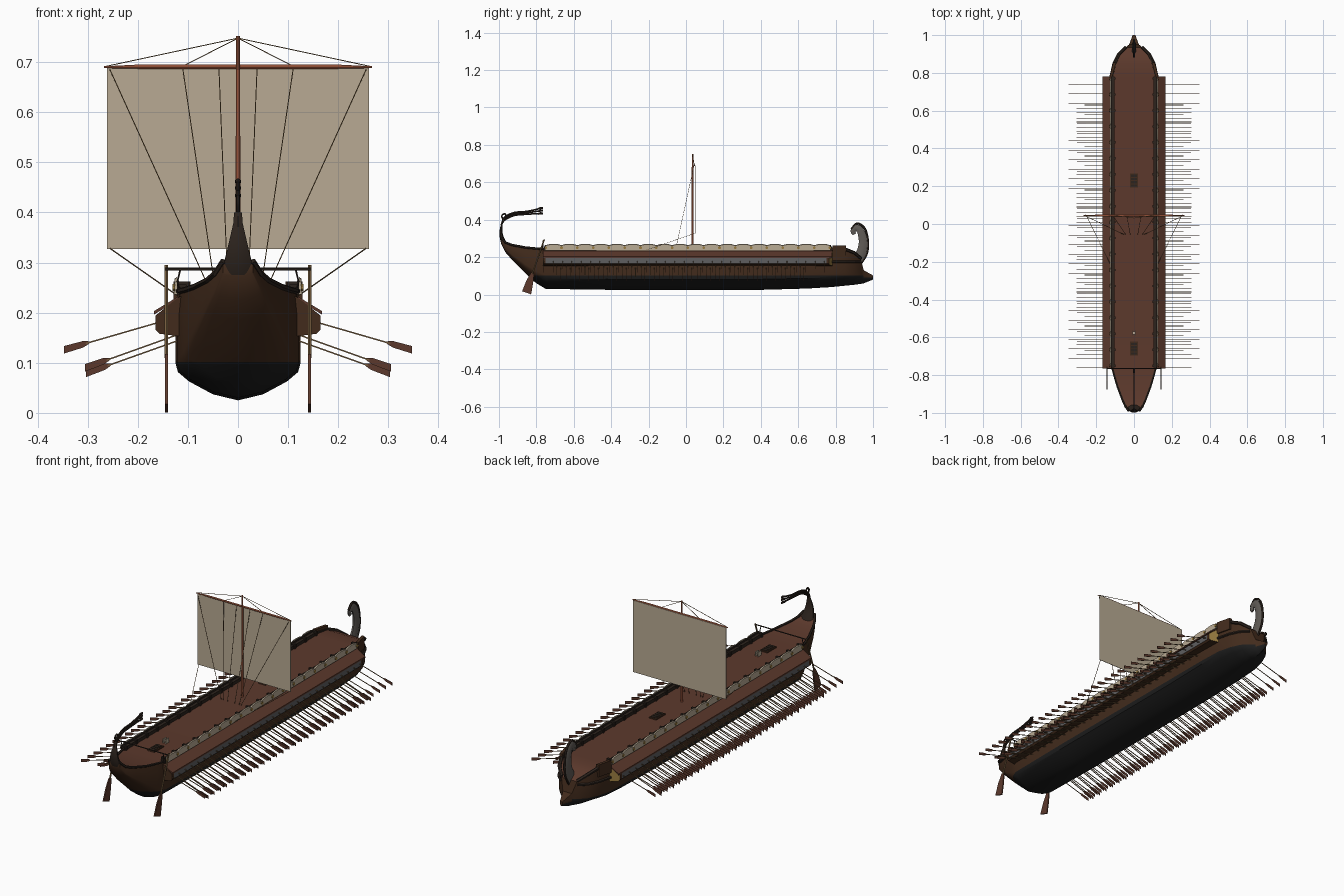
import bpy, bmesh, math
from mathutils import Vector

cube = bpy.data.objects.get("Cube")
if cube:
    bpy.data.objects.remove(cube, do_unlink=True)


def material(name, r, g, b):
    lin = [((c / 255 + 0.055) / 1.055) ** 2.4 for c in (r, g, b)] + [1]
    m = bpy.data.materials.new(name)
    m.use_nodes = True
    m.diffuse_color = lin
    shader = m.node_tree.nodes["Principled BSDF"]
    shader.inputs["Base Color"].default_value = lin
    shader.inputs["Roughness"].default_value = 0.8
    return m


PITCH = material("black pitch", 29, 29, 29)
HULL = material("dark hull wood", 66, 43, 28)
DECK = material("deck wood", 92, 57, 44)
SPAR = material("red spar wood", 188, 105, 74)
SCREEN = material("grey screen", 94, 94, 96)
CANVAS = material("sail canvas", 184, 170, 147)
TRIM = material("charcoal trim", 44, 35, 29)
HORN = material("grey stem horn", 96, 91, 86)
OCHRE = material("ochre panel", 152, 123, 64)
ROPE = material("tan rope and pole", 120, 95, 64)


def finish(name, bm, *mats, smooth=False):
    bmesh.ops.recalc_face_normals(bm, faces=bm.faces)
    me = bpy.data.meshes.new(name)
    bm.to_mesh(me)
    bm.free()
    for m in mats:
        me.materials.append(m)
    ob = bpy.data.objects.new(name, me)
    bpy.context.collection.objects.link(ob)
    if smooth:
        bpy.ops.object.select_all(action='DESELECT')
        ob.select_set(True)
        bpy.context.view_layer.objects.active = ob
        bpy.ops.object.shade_smooth_by_angle(angle=math.radians(35))


def loft(bm, rings):
    """Skin closed rings of points, capped; returns the faces row by row."""
    vs = [[bm.verts.new(p) for p in ring] for ring in rings]
    n = len(vs[0])
    rows = [[bm.faces.new((a[i], a[(i + 1) % n], b[(i + 1) % n], b[i])) for i in range(n)]
            for a, b in zip(vs, vs[1:])]
    bm.faces.new(vs[0])
    bm.faces.new(vs[-1])
    return rows


def box(bm, x0, x1, y0, y1, z0, z1):
    loft(bm, [[(x0, y, z0), (x1, y, z0), (x1, y, z1), (x0, y, z1)] for y in (y0, y1)])


def rod(bm, pts, radii, sides=6, flat=1.0):
    """Round bar through points; flat scales it across the bend plane."""
    pts = [Vector(p) for p in pts]
    if not isinstance(radii, (list, tuple)):
        radii = [radii] * len(pts)
    rings = []
    for i, p in enumerate(pts):
        t = (pts[min(i + 1, len(pts) - 1)] - pts[max(i - 1, 0)]).normalized()
        ref = Vector((1, 0, 0)) if abs(t.x) < 0.8 else Vector((0, 1, 0))
        u = (ref - t * ref.dot(t)).normalized()
        v = t.cross(u)
        rings.append([p + radii[i] * (u * flat * math.cos(a) + v * math.sin(a))
                      for a in (math.tau * (k + 0.5) / sides for k in range(sides))])
    loft(bm, rings)


def smooth_path(pts, steps=5):
    """Catmull-Rom points through a few controls."""
    p = [Vector(q) for q in pts]
    p = [2 * p[0] - p[1]] + p + [2 * p[-1] - p[-2]]
    out = []
    for a, b, c, d in zip(p, p[1:], p[2:], p[3:]):
        for k in range(steps):
            t = k / steps
            out.append(0.5 * (2 * b + (c - a) * t + (2 * a - 5 * b + 4 * c - d) * t ** 2
                              + (3 * b - a - 3 * c + d) * t ** 3))
    return out + [p[-2]]


# Hull stations: y, half width, keel height, sheer height
STATIONS = [(-.988, .03, .27, .3), (-.965, .047, .225, .275), (-.93, .063, .185, .262),
            (-.86, .09, .115, .249), (-.8, .108, .06, .243), (-.75, .122, .03, .24),
            (-.4, .125, .025, .24), (.4, .125, .025, .24), (.65, .125, .032, .24),
            (.78, .122, .04, .24), (.85, .106, .047, .24), (.9, .082, .052, .22),
            (.935, .045, .057, .19), (.95, .026, .06, .13), (1, .007, .08, .102)]
bm = bmesh.new()
rings = []
for y, w, zb, zt in STATIONS:
    h = zt - zb
    bilge = max(min(.1, zb + .6 * h), zb + .35 * h)
    half = [(.4 * w, zb + .16 * (bilge - zb)), (.78 * w, zb + .5 * (bilge - zb)), (.96 * w, zb + .75 * (bilge - zb)),
            (w, bilge), (w, zt - .35 * (zt - bilge)), (w * .96, zt)]
    rings.append([(0, y, zb)] + [(x, y, z) for x, z in half] + [(-x, y, z) for x, z in reversed(half)])
for row in loft(bm, rings):
    row[6].material_index = 2 if row[6].calc_center_median().y < .92 else 1
bmesh.ops.bisect_plane(bm, geom=bm.verts[:] + bm.edges[:] + bm.faces[:], dist=1e-5,
                       plane_co=(0, 0, .102), plane_no=(0, 0, 1))
for f in bm.faces:
    c = f.calc_center_median()
    if f.material_index != 2:
        f.material_index = 0 if c.z < (.102 if c.y < .95 else .09) else 1
finish("hull", bm, PITCH, HULL, DECK, smooth=True)

# Sheer rails following the hull edge at both ends
bm = bmesh.new()
for s in (-1, 1):
    rod(bm, [(s * .97 * w, y, zt + .003) for y, w, zb, zt in STATIONS[:6]], .006)
    rod(bm, [(s * .97 * w, y, zt + .003) for y, w, zb, zt in STATIONS[9:13]], .009)
    rod(bm, [(s * (w + .002), y, .175) for y, w, zb, zt in STATIONS[9:13]], .007)
finish("sheer_rails", bm, TRIM)

# Outriggers with grey screens and ochre forward cheeks, slightly angled
bm = bmesh.new()
for s in (-1, 1):
    sect = [(.11, .152), (.157, .158), (.165, .166), (.165, .194), (.13, .222), (.108, .238)]
    rows = loft(bm, [[(s * x, y + skew * (.165 - x), z) for x, z in sect]
                     for y, skew in ((-.765, 0), (-.75, 0), (.75, 0), (.764, .45))])
    rows[1][2].material_index = 1
for f in bm.faces:
    if f.calc_center_median().y > .766:
        f.material_index = 2
finish("outriggers", bm, HULL, SCREEN, OCHRE)
bm = bmesh.new()
for s in (-1, 1):
    loft(bm, [[(s * x, y, z) for x, z in ((.12, .225), (.168, .196), (.168, .203), (.12, .232))]
              for y in (-.765, .78)])
finish("outrigger_covers", bm, DECK)

# Scalloped canvas screens, bosses and dark inner rails along the deck
bm, rail, boss = bmesh.new(), bmesh.new(), bmesh.new()
for s in (-1, 1):
    rings = []
    for k in range(18 * 6 + 1):
        y = -.75 + 1.52 * k / 108
        top = .263 + .008 * abs(math.sin(math.pi * k / 6)) ** .6
        rings.append([(s * x, y, z) for x, z in ((.122, .236), (.128, .236), (.127, top - .003), (.122, top))])
    loft(bm, rings)
    box(rail, s * .103, s * .122, -.76, .78, .236, .256)
    box(rail, s * .118, s * .122, -.755, .775, .25, .264)
    for k in range(19):
        y = -.75 + 1.52 * k / 18
        box(rail, s * .098, s * .12, y - .006, y + .006, .236, .262)
        rod(boss, [(s * .126, y, .25), (s * .131, y, .25)], .0075, 8)
finish("canvas_side_screens", bm, CANVAS)
finish("deck_rails", rail, TRIM)
finish("screen_bosses", boss, OCHRE)

# Bow bulwarks
bm = bmesh.new()
for s in (-1, 1):
    loft(bm, [[(s * (x + d), y, z) for d, z in ((-.012, .2), (.003, .2), (.003, .262), (-.012, .262))]
              for x, y in ((.126, .782), (.107, .855))])
finish("bow_bulwarks", bm, HULL)

# Curled horn on the stem: grey faces with a dark edge band
horn = smooth_path([(0, .905, .17), (0, .937, .225), (0, .947, .28), (0, .935, .335), (0, .912, .358), (0, .893, .34), (0, .9, .322)])
n = len(horn) - 1
bm = bmesh.new()
rod(bm, horn, [.032 * (1 - .66 * i / n) for i in range(n + 1)], 8, .4)
finish("stem_horn", bm, HORN, smooth=True)
bm = bmesh.new()
edge = smooth_path([(0, .925, .15), (0, .965, .215), (0, .973, .28), (0, .957, .35), (0, .917, .38), (0, .884, .35)])
rod(bm, edge, .006)
finish("stem_horn_edge", bm, TRIM, smooth=True)

# Broad stern post narrowing upward, and fan ornament
bm = bmesh.new()
post = smooth_path([(0, -.953, .235), (0, -.978, .285), (0, -.99, .335), (0, -.98, .4)], 3)
rod(bm, post, [min(.014, .0035 + max(0, .385 - p.z) * .105) for p in post], 8, 2.4)
for dz, end in ((.008, .462), (0, .449), (-.008, .434)):
    frond = smooth_path([(0, -.988, .37), (0, -.97, .405 + dz), (0, -.92, .43 + dz), (0, -.85, .437 + dz), (0, -.77, end)])
    rod(bm, frond, .0042)
    rod(bm, [(0, -.79, end - .004), (0, -.778, end), (0, -.765, end)], [.004, .0065, .005])
rod(bm, smooth_path([(0, -.975, .395), (0, -.985, .42), (0, -.97, .432), (0, -.96, .418)]), .004)
finish("stern_ornament", bm, TRIM, smooth=True)

# Steering oars on a cross beam
shafts, blades = bmesh.new(), bmesh.new()
for s in (-1, 1):
    rod(shafts, [(s * .143, -.758, .294), (s * .143, -.822, .11)], .004)
    loft(blades, [[(s * .143 + dx, y + dy * w, z + .35 * -dy * w) for dx, dy in ((-.003, -1), (.003, -1), (.003, 1), (-.003, 1))]
                  for y, z, w in ((-.82, .115, .008), (-.835, .07, .018), (-.852, .009, .024))])
finish("steering_oar_shafts", shafts, ROPE)
finish("steering_oar_blades", blades, DECK)
bm = bmesh.new()
rod(bm, [(-.145, -.765, .287), (.145, -.765, .287)], .003)
for s in (-1, 1):
    rod(bm, [(s * .115, -.765, .24), (s * .121, -.765, .262), (s * .115, -.765, .287)], .002)
finish("steering_beam", bm, TRIM)

# Three tiers of rowing oars: inboard x, z; blade tip x, z; count
TIERS = [(.15, .183, .347, .126, 31), (.115, .158, .305, .09, 27), (.115, .146, .303, .079, 27)]
shafts, blades = bmesh.new(), bmesh.new()
for t, (x0, z0, x1, z1, count) in enumerate(TIERS):
    for k in range(count):
        y = -.76 + .05 * k + (0, .07, .09)[t]
        for s in (-1, 1):
            a, b = Vector((s * x0, y, z0)), Vector((s * x1, y, z1))
            d = (b - a).normalized()
            rod(shafts, [a, b - d * .045], .002, 4)
            up = Vector((0, 0, 1))
            loft(blades, [[b - d * q + up * h * j + Vector((0, .001 * i, 0))
                           for i, j in ((-1, -1), (1, -1), (1, 1), (-1, 1))]
                          for q, h in ((.053, .002), (.04, .0065), (0, .0075))])
finish("oar_shafts", shafts, ROPE)
finish("oar_blades", blades, DECK)

# Mast, yard and sail
bm = bmesh.new()
rod(bm, [(0, .035, .2), (0, .035, .752)], [.006, .004], 10)
rod(bm, [(-.267, .045, .69), (-.2, .045, .691), (.2, .045, .691), (.267, .045, .69)], [.002, .0045, .0045, .002], 8)
finish("mast_and_yard", bm, SPAR, smooth=True)
bm = bmesh.new()
box(bm, -.261, .261, .049, .051, .327, .69)
finish("sail", bm, CANVAS)

# Rigging, mirrored
bm = bmesh.new()
for s in (-1, 1):
    for a, b in (((0, .035, .748), (.262, .045, .692)), ((0, .035, .748), (.11, .045, .692)),
                 ((.256, .042, .686), (.055, -.055, .243)), ((.11, .042, .686), (.045, -.055, .243)),
                 ((.038, .042, .686), (.02, -.055, .243)), ((.255, .05, .328), (.122, -.22, .235))):
        rod(bm, [(s * a[0], a[1], a[2]), (s * b[0], b[1], b[2])], .0013, 4)
finish("rigging", bm, ROPE)

# Framed deck hatches and the helmsman's seat
frames, slats = bmesh.new(), bmesh.new()
for y in (.23, -.66):
    box(frames, -.02, .02, y - .037, y + .037, .236, .246)
    for k in range(4):
        box(slats, -.015, .015, y - .032 + k * .017, y - .02 + k * .017, .244, .248)
finish("hatch_frames", frames, HULL)
finish("hatch_slats", slats, TRIM)
bm = bmesh.new()
for s in (-1, 1):
    box(bm, s * .005, s * .009, -.59, -.565, .238, .262)
box(bm, -.009, .009, -.585, -.57, .25, .253)
finish("helm_seat", bm, CANVAS)
